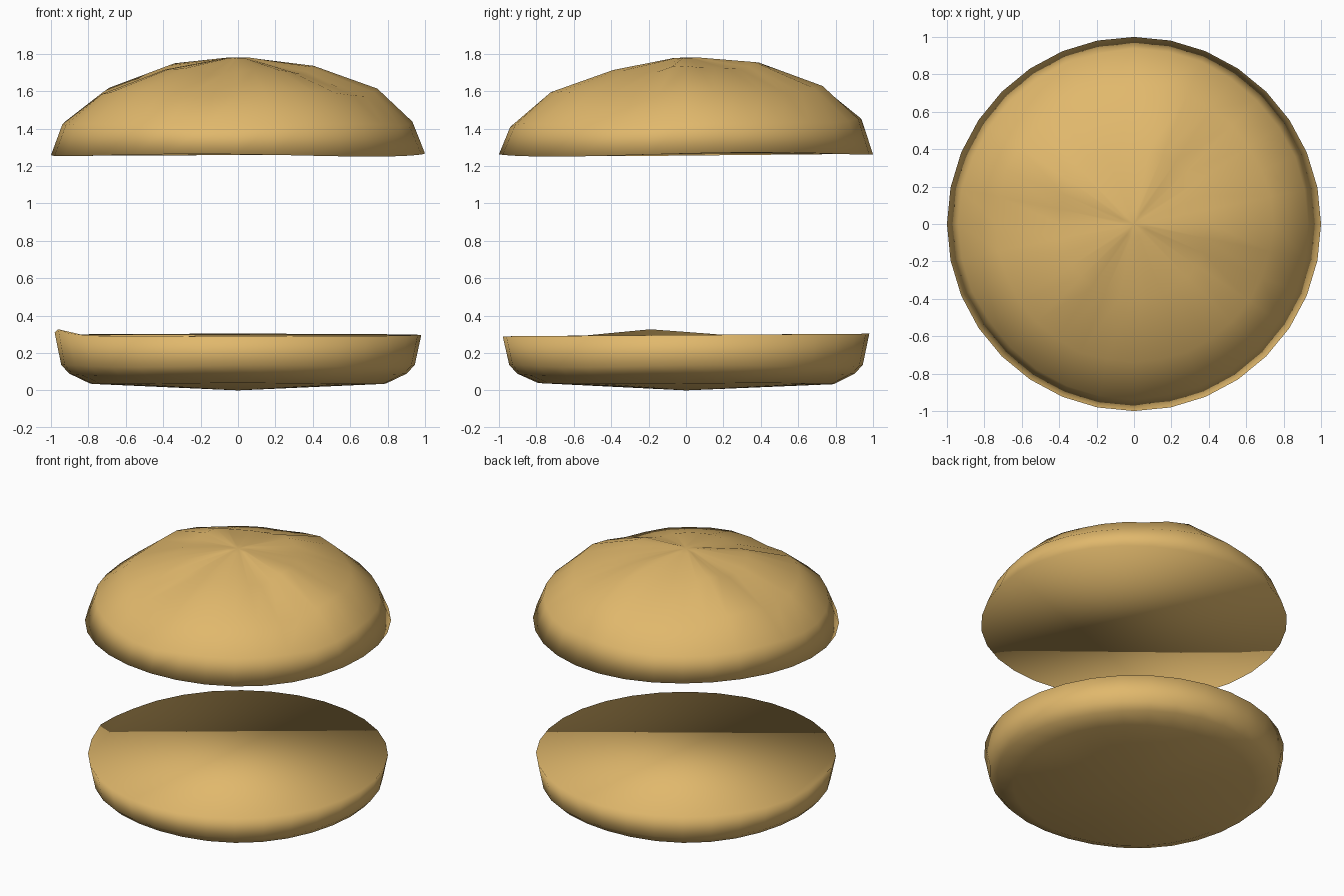
import bpy, bmesh, math, random

if "Cube" in bpy.data.objects:
    bpy.data.objects.remove(bpy.data.objects["Cube"])

random.seed(4)
SEG = 32

mat = bpy.data.materials.new("toasted_bread")
mat.diffuse_color = (0.75, 0.48, 0.15, 1)
mat.use_nodes = True
mat.node_tree.nodes["Principled BSDF"].inputs["Base Color"].default_value = mat.diffuse_color


def lathe(name, rings, pole_z, offset, cap_up):
    """Rings of (radius, z) run from the open rim to the pole; the rim is capped flat."""
    bm = bmesh.new()
    loops = []
    for i, (r, z) in enumerate(rings):
        loop = []
        for k in range(SEG):
            a = 2 * math.pi * k / SEG
            dr, dz = offset(i, a)
            loop.append(bm.verts.new(((r + dr) * math.cos(a), (r + dr) * math.sin(a), z + dz)))
        loops.append(loop)
    pole = bm.verts.new((0, 0, pole_z))
    for k in range(SEG):
        n = (k + 1) % SEG
        for lo, hi in zip(loops, loops[1:]):
            bm.faces.new((lo[k], lo[n], hi[n], hi[k]))
        bm.faces.new((loops[-1][k], loops[-1][n], pole))
    bm.faces.new(loops[0])
    bmesh.ops.recalc_face_normals(bm, faces=bm.faces)
    for f in bm.faces:
        f.smooth = True
    me = bpy.data.meshes.new(name)
    bm.to_mesh(me)
    bm.free()
    me.materials.append(mat)
    ob = bpy.data.objects.new(name, me)
    bpy.context.collection.objects.link(ob)
    return ob


# Domed crown with gentle radial dents and a slightly wavy rim
def crown_offset(i, a):
    if i == 0:
        return 0, 0.008 * math.sin(3 * a + 0.6) + 0.006 * math.sin(a)
    amp = (0, 0.008, 0.014, 0.014, 0.002)[i]
    wave = amp * (math.sin(5 * a + 0.5 * i) + 0.5 * math.sin(9 * a + i))
    lift = (0, 0.012, 0.012, 0.018, 0.001)[i] * math.sin(a)
    return random.uniform(-0.006, 0.006) * (i < 4), wave + lift


lathe("bun_crown",
      [(1.0, 1.262), (0.935, 1.43), (0.74, 1.595), (0.40, 1.72), (0.07, 1.776)],
      1.78, crown_offset, False)


# Shallow heel with a small raised spot on the left of its rim
def heel_offset(i, a):
    if i == 0:
        d = math.atan2(math.sin(a - 3.34), math.cos(a - 3.34))
        return 0, 0.007 * math.sin(a) + 0.032 * math.exp(-(d / 0.2) ** 2)
    return 0, (0.006 * math.sin(4 * a + i) if i < 3 else 0.003 * math.sin(3 * a))


lathe("bun_heel",
      [(0.98, 0.296), (0.945, 0.13), (0.90, 0.083), (0.79, 0.036)],
      0.0, heel_offset, True)
